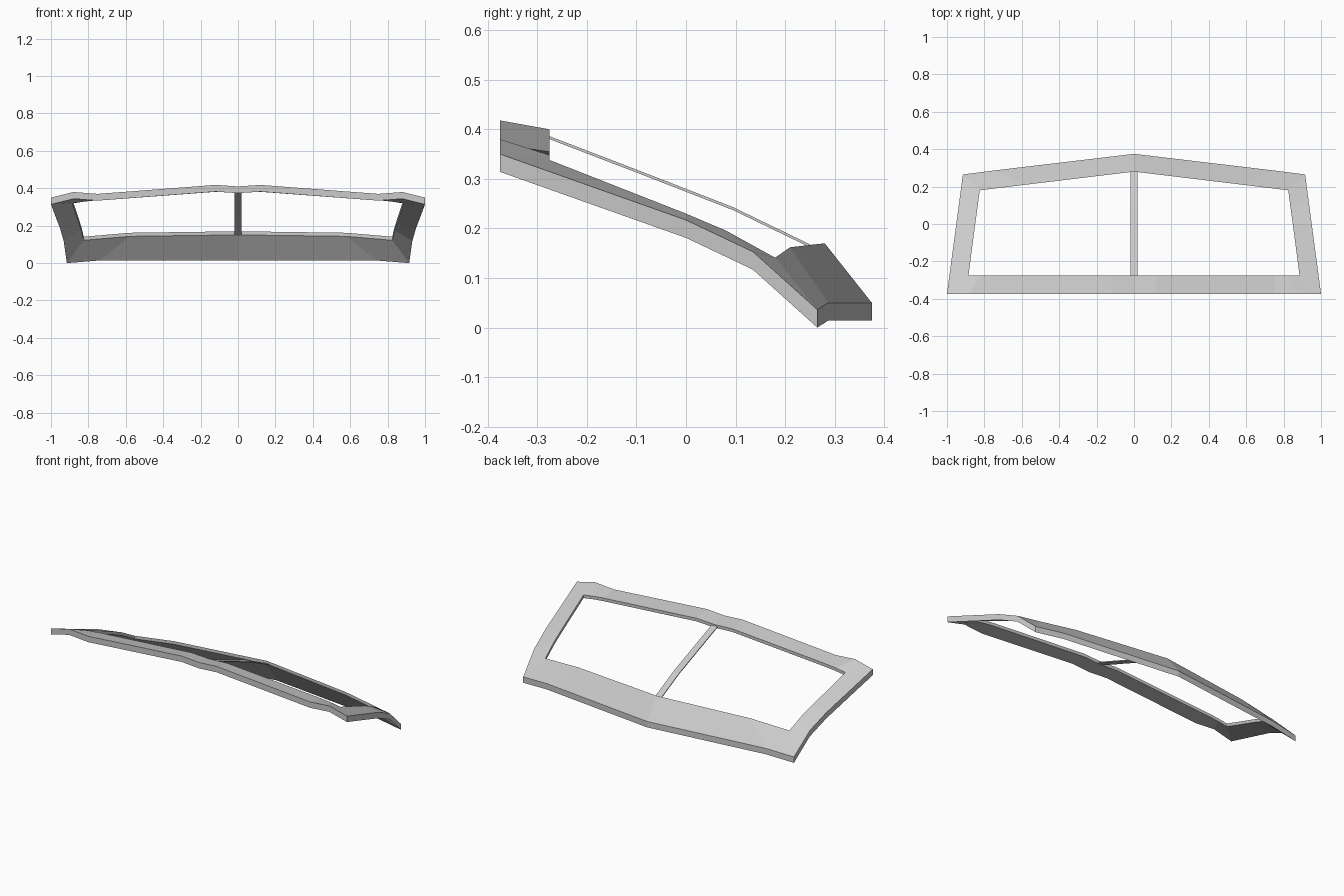
import bpy, bmesh

if "Cube" in bpy.data.objects:
    bpy.data.objects.remove(bpy.data.objects["Cube"])

# Right-half stations running from front centre round to back centre: (outer xyz, inner xyz)
stations = [
    ((0, -.375, .41), (0, -.275, .394)),
    ((.12, -.375, .418), (.12, -.275, .40)),
    ((.75, -.375, .37), (.75, -.275, .355)),
    ((.88, -.375, .38), (.82, -.275, .348)),
    ((1, -.375, .35), (.885, -.275, .338)),
    ((.95, 0, .217), (.849, 0, .23)),
    ((.932, .135, .153), (.838, .08, .196)),
    ((.915, .265, .036), (.825, .18, .141)),
    ((.74, .287, .05), (.58, .21, .162)),
    ((0, .375, .05), (0, .28, .17)),
]
OUTER_T, INNER_T = .036, .019


def mesh_object(name, bm):
    bmesh.ops.recalc_face_normals(bm, faces=bm.faces)
    mesh = bpy.data.meshes.new(name)
    bm.to_mesh(mesh)
    bm.free()
    obj = bpy.data.objects.new(name, mesh)
    bpy.context.collection.objects.link(obj)
    return obj


def sweep(name, sections, caps=False):
    """Skin a chain of closed four-point sections."""
    bm = bmesh.new()
    rings = [[bm.verts.new(p) for p in s] for s in sections]
    for a, b in zip(rings, rings[1:]):
        for i in range(4):
            j = (i + 1) % 4
            bm.faces.new((a[i], a[j], b[j], b[i]))
    if caps:
        bm.faces.new(rings[0])
        bm.faces.new(rings[-1])
    return mesh_object(name, bm)


def drop(p, t):
    return (p[0], p[1], p[2] - t)


# Window surround, half modelled and mirrored
frame = sweep("window_frame", [(o, i, drop(i, INNER_T), drop(o, OUTER_T)) for o, i in stations])
mirror = frame.modifiers.new("mirror", "MIRROR")
mirror.use_clip = True
mirror.merge_threshold = .001

# Thin centre divider following the curve of the glass
path = [(-.28, .388), (-.09, .315), (.095, .243), (.283, .152)]
W, T = .02, .006
sweep("centre_divider",
      [((-W, y, z), (W, y, z), (W, y, z - T), (-W, y, z - T)) for y, z in path], caps=True)
